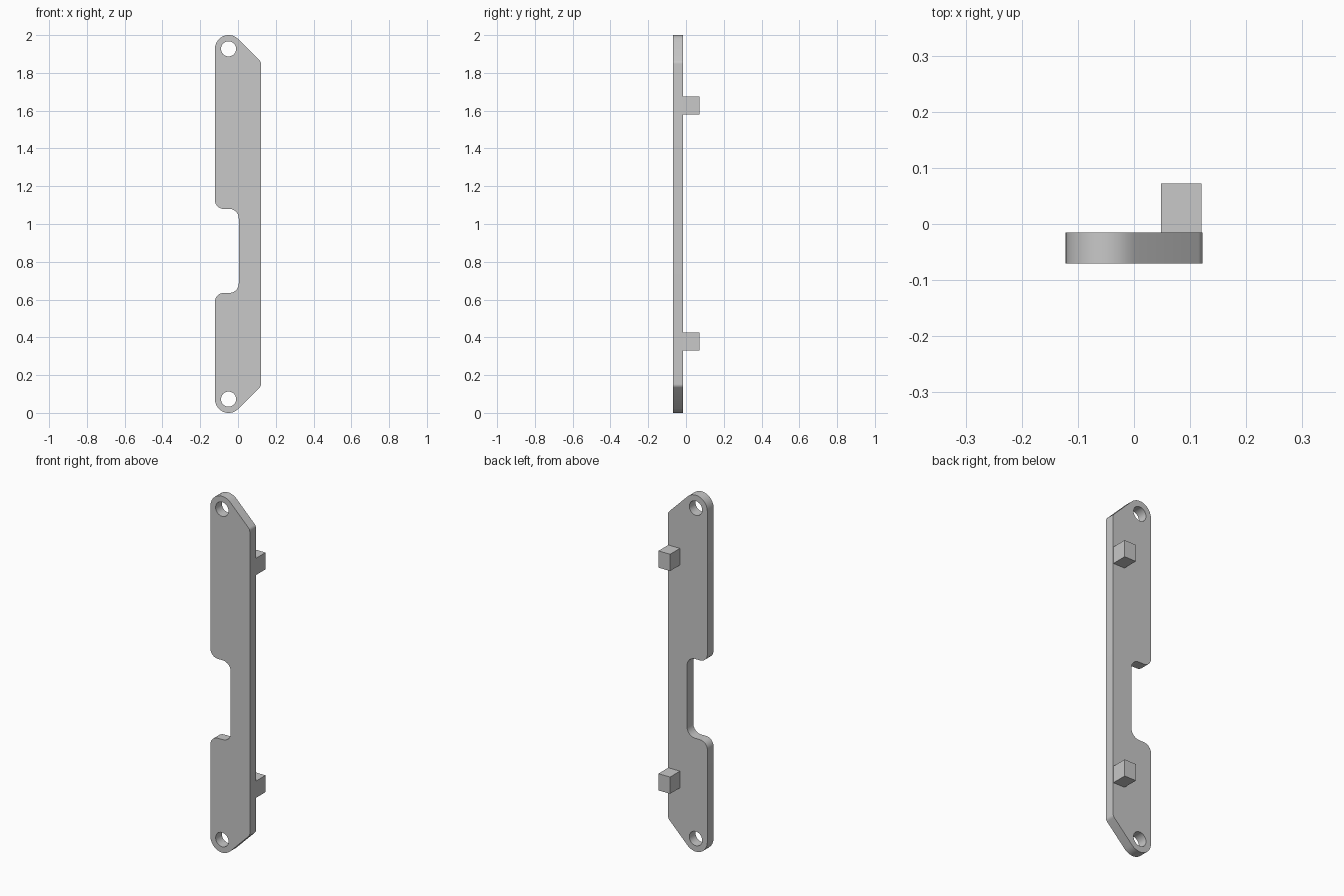
import bpy, bmesh, math
from mathutils import Vector

cube = bpy.data.objects.get("Cube")
if cube:
    bpy.data.objects.remove(cube, do_unlink=True)

COLOUR = (0.58, 0.58, 0.58, 1)
grey = bpy.data.materials.new("light grey")
grey.use_nodes = True
grey.diffuse_color = COLOUR
grey.node_tree.nodes["Principled BSDF"].inputs["Base Color"].default_value = COLOUR

FRONT, BACK, PEG_END = -0.07, -0.015, 0.072
LEFT, RIGHT, NOTCH = -0.122, 0.122, 0.004
HOLE_X, HOLE_R = -0.05, 0.04


def rounded(corners, steps=10):
    """Outline in x, z from (x, z, radius) corners, each rounded by a tangent arc."""
    points = []
    for i, (x, z, r) in enumerate(corners):
        p = Vector((x, z))
        a = (Vector(corners[i - 1][:2]) - p).normalized()
        b = (Vector(corners[(i + 1) % len(corners)][:2]) - p).normalized()
        half = math.acos(a.dot(b)) / 2
        centre = p + (a + b).normalized() * (r / math.sin(half))
        start = p + a * (r / math.tan(half)) - centre
        end = p + b * (r / math.tan(half)) - centre
        first = math.atan2(start.y, start.x)
        sweep = math.remainder(math.atan2(end.y, end.x) - first, math.tau)
        for k in range(steps + 1):
            t = first + sweep * k / steps
            points.append(centre + Vector((math.cos(t), math.sin(t))) * r)
    return points


def circle(x, z, r, n=32):
    return [Vector((x + r * math.cos(math.tau * k / n),
                    z + r * math.sin(math.tau * k / n))) for k in range(n)]


def finish(bm, name):
    bmesh.ops.recalc_face_normals(bm, faces=bm.faces)
    mesh = bpy.data.meshes.new(name)
    bm.to_mesh(mesh)
    bm.free()
    mesh.materials.append(grey)
    obj = bpy.data.objects.new(name, mesh)
    bpy.context.collection.objects.link(obj)
    return obj


# Plate: rounded ends, chamfered right corners and a notch in the left edge
outline = rounded([
    (LEFT, -0.102, 0.072), (RIGHT, 0.142, 0.025),
    (RIGHT, 1.858, 0.025), (LEFT, 2.102, 0.072),
    (LEFT, 1.08, 0.046), (NOTCH, 1.08, 0.05),
    (NOTCH, 0.635, 0.05), (LEFT, 0.635, 0.046),
])
bm = bmesh.new()
for loop in (outline, circle(HOLE_X, 0.073, HOLE_R), circle(HOLE_X, 1.927, HOLE_R)):
    verts = [bm.verts.new((p.x, FRONT, p.y)) for p in loop]
    for i, v in enumerate(verts):
        bm.edges.new((verts[i - 1], v))
bmesh.ops.triangle_fill(bm, edges=bm.edges[:], use_beauty=True, normal=(0, -1, 0))
sheet = bmesh.ops.extrude_face_region(bm, geom=bm.faces[:], use_keep_orig=True)
moved = [g for g in sheet["geom"] if isinstance(g, bmesh.types.BMVert)]
bmesh.ops.translate(bm, verts=moved, vec=(0, BACK - FRONT, 0))
plate = finish(bm, "plate")
bpy.context.view_layer.objects.active = plate
plate.select_set(True)
bpy.ops.object.shade_smooth_by_angle(angle=math.radians(30))

# Pegs on the back, flush with the right edge
for name, z in (("lower_peg", 0.378), ("upper_peg", 1.628)):
    bm = bmesh.new()
    bmesh.ops.create_cube(bm, size=1)
    bmesh.ops.scale(bm, verts=bm.verts, vec=(0.072, PEG_END - BACK, 0.094))
    bmesh.ops.translate(bm, verts=bm.verts, vec=(0.0845, (PEG_END + BACK) / 2, z))
    finish(bm, name)
